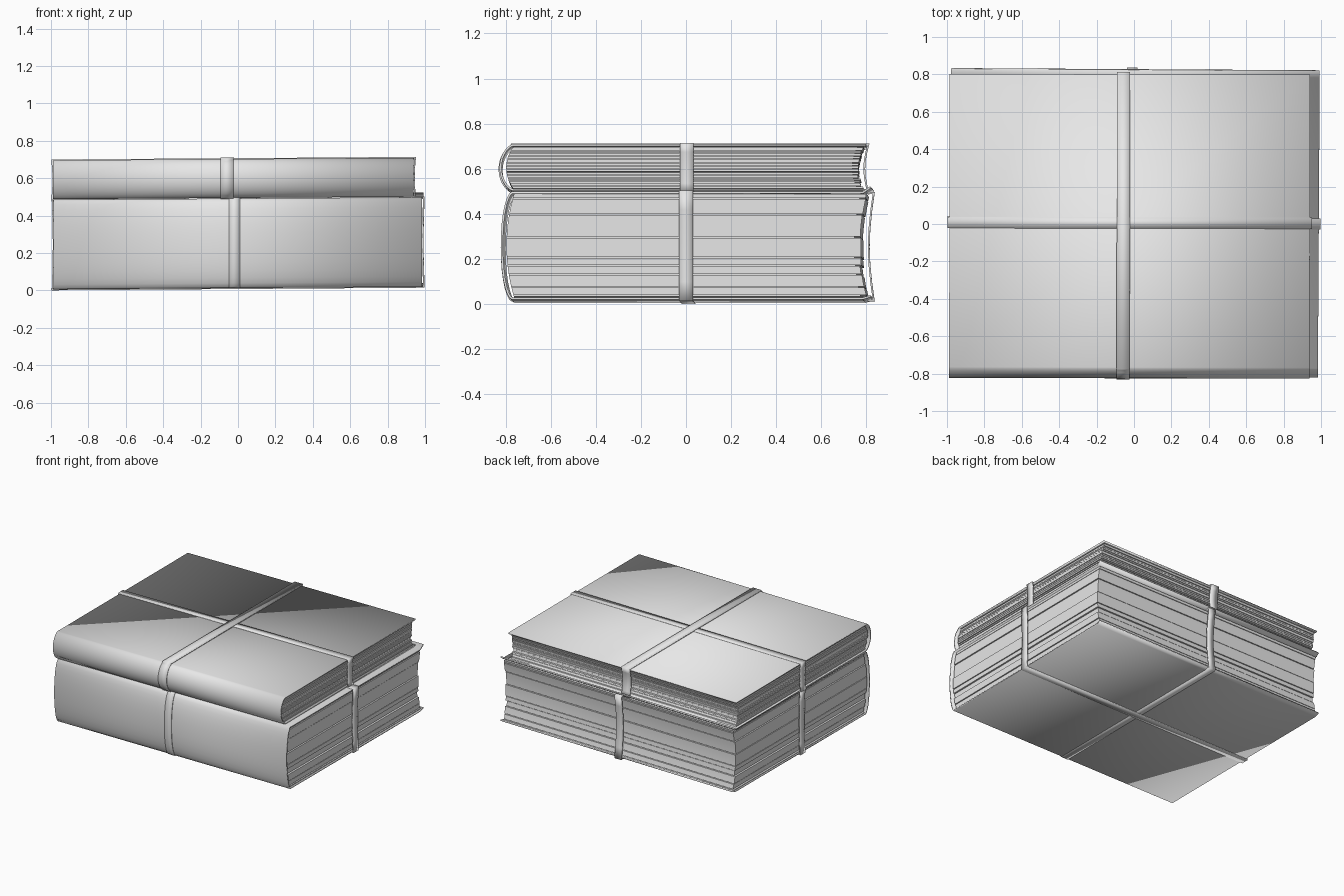
import bpy, bmesh, math, random

random.seed(4)
if "Cube" in bpy.data.objects:
    bpy.data.objects.remove(bpy.data.objects["Cube"], do_unlink=True)

grey = bpy.data.materials.new("plain grey")
grey.diffuse_color = (0.8, 0.8, 0.8, 1)
grey.use_nodes = True
grey.node_tree.nodes["Principled BSDF"].inputs["Base Color"].default_value = (0.8, 0.8, 0.8, 1)


def finish(name, bm, skew):
    """Lean the part slightly with its book and make it an object."""
    for v in bm.verts:
        x, y, z = v.co
        v.co = (x + skew * y, y - skew * x, z + 0.007 * x)
    bmesh.ops.recalc_face_normals(bm, faces=bm.faces)
    mesh = bpy.data.meshes.new(name)
    bm.to_mesh(mesh)
    bm.free()
    mesh.materials.append(grey)
    ob = bpy.data.objects.new(name, mesh)
    bpy.context.collection.objects.link(ob)
    bpy.context.view_layer.objects.active = ob
    ob.select_set(True)
    bpy.ops.object.shade_smooth_by_angle(angle=math.radians(30))
    ob.select_set(False)
    return ob


def ribbon(name, path, lo, hi, thick, skew, closed=False, along="x"):
    """Sweep a 2D path from lo to hi and give it thickness."""
    bm = bmesh.new()
    rows = []
    for s in (lo, hi):
        rows.append([bm.verts.new((s, a, z) if along == "x" else (a, s, z)) for a, z in path])
    n = len(path)
    for i in range(n if closed else n - 1):
        j = (i + 1) % n
        bm.faces.new((rows[0][i], rows[0][j], rows[1][j], rows[1][i]))
    ob = finish(name, bm, skew)
    mod = ob.modifiers.new("thickness", "SOLIDIFY")
    mod.thickness = thick
    mod.offset = 0
    mod.use_even_offset = True
    return ob


def arc(y0, bulge, power, z0, z1, n=14):
    """Rounded spine, from the bottom up."""
    pts = []
    for i in range(n + 1):
        t = -math.cos(math.pi * i / n)
        pts.append((y0 - bulge * (1 - abs(t) ** power) ** (1 / power * 1.3), z0 + (z1 - z0) * (t + 1) / 2))
    return pts


def leaves(name, levels, z0, z1, spine, fore, dip, x0, x1, gap, skew):
    """Stack of page bundles with thin sunken gaps between them."""
    bm = bmesh.new()

    def bundle(a, b, inset):
        prof_f, prof_s = [], []
        for i in range(5):
            z = a + (b - a) * i / 4
            t = 2 * (z - z0) / (z1 - z0) - 1
            bow = 1 - t * t
            prof_f.append((fore - dip * bow - inset, z))
            prof_s.append((spine - 0.035 * bow, z))
        ends = [x0 + inset + random.uniform(0, 0.008), x1 - inset - random.uniform(0, 0.008)]
        rings = [[bm.verts.new((x, y, z)) for y, z in prof_f + prof_s[::-1]] for x in ends]
        n = len(rings[0])
        for i in range(n):
            j = (i + 1) % n
            bm.faces.new((rings[0][i], rings[0][j], rings[1][j], rings[1][i]))
        bm.faces.new(rings[0])
        bm.faces.new(rings[1][::-1])

    for a, b in zip(levels[:-1], levels[1:]):
        bundle(a + gap, b - gap, random.uniform(0, 0.01))
        bundle(b - gap, b + gap, 0.03)
    return finish(name, bm, skew)


# Lower, thick book
LOW = 0.006
low_spine = arc(-0.765, 0.045, 2.2, 0.018, 0.487)
ribbon("lower_cover", [(0.825, 0.028), (0.79, 0.018)] + low_spine + [(0.79, 0.488), (0.825, 0.512)],
       -0.982, 0.988, 0.010, LOW)
leaves("lower_pages", [0.022, 0.032, 0.07, 0.125, 0.165, 0.2, 0.29, 0.39, 0.462, 0.484],
       0.02, 0.487, -0.755, 0.812, 0.03, -0.980, 0.984, 0.0025, LOW)

# Upper, thin book
UP = 0.002
up_spine = arc(-0.765, 0.055, 2.0, 0.500, 0.698)
ribbon("upper_cover", [(0.80, 0.500)] + up_spine + [(0.80, 0.698)], -0.987, 0.940, 0.010, UP)
levels = [0.504]
while levels[-1] < 0.675:
    levels.append(levels[-1] + random.uniform(0.009, 0.019))
leaves("upper_pages", levels + [0.695], 0.5, 0.698, -0.76, 0.796, 0.027, -0.983, 0.934, 0.0016, UP)


# Straps running front to back, hugging spine and fore edge
def cross_strap(name, spine, fore, dip, z0, z1, lo, hi, skew):
    out = [(y - 0.007, z) for y, z in spine]
    out[0] = (out[0][0], z0)
    out[-1] = (out[-1][0], z1)
    edge = [(fore - dip * math.sin(math.pi * i / 6), z1 + (z0 - z1) * i / 6) for i in range(7)]
    ribbon(name, out + edge, lo, hi, 0.008, skew, closed=True)


cross_strap("lower_cross_strap", low_spine, 0.832, 0.022, 0.0165, 0.4925, -0.043, 0.015, LOW)
cross_strap("upper_cross_strap", up_spine, 0.808, 0.018, 0.494, 0.708, -0.092, -0.022, UP)


# Straps running left to right, slightly slack at the ends
def long_strap(name, x0, x1, z0, z1, slack, skew):
    zs = [z0 + (z1 - z0) * i / 6 for i in range(7)]
    bow = [slack * math.sin(math.pi * i / 6) for i in range(7)]
    path = [(x0 + b, z) for z, b in zip(zs, bow)] + [(x1 - b, z) for z, b in zip(zs[::-1], bow)]
    ribbon(name, path, -0.024, 0.036, 0.008, skew, closed=True, along="y")


long_strap("lower_long_strap", -0.992, 0.994, 0.012, 0.4925, 0.006, LOW)
long_strap("upper_long_strap", -0.994, 0.947, 0.494, 0.7035, 0.006, UP)
